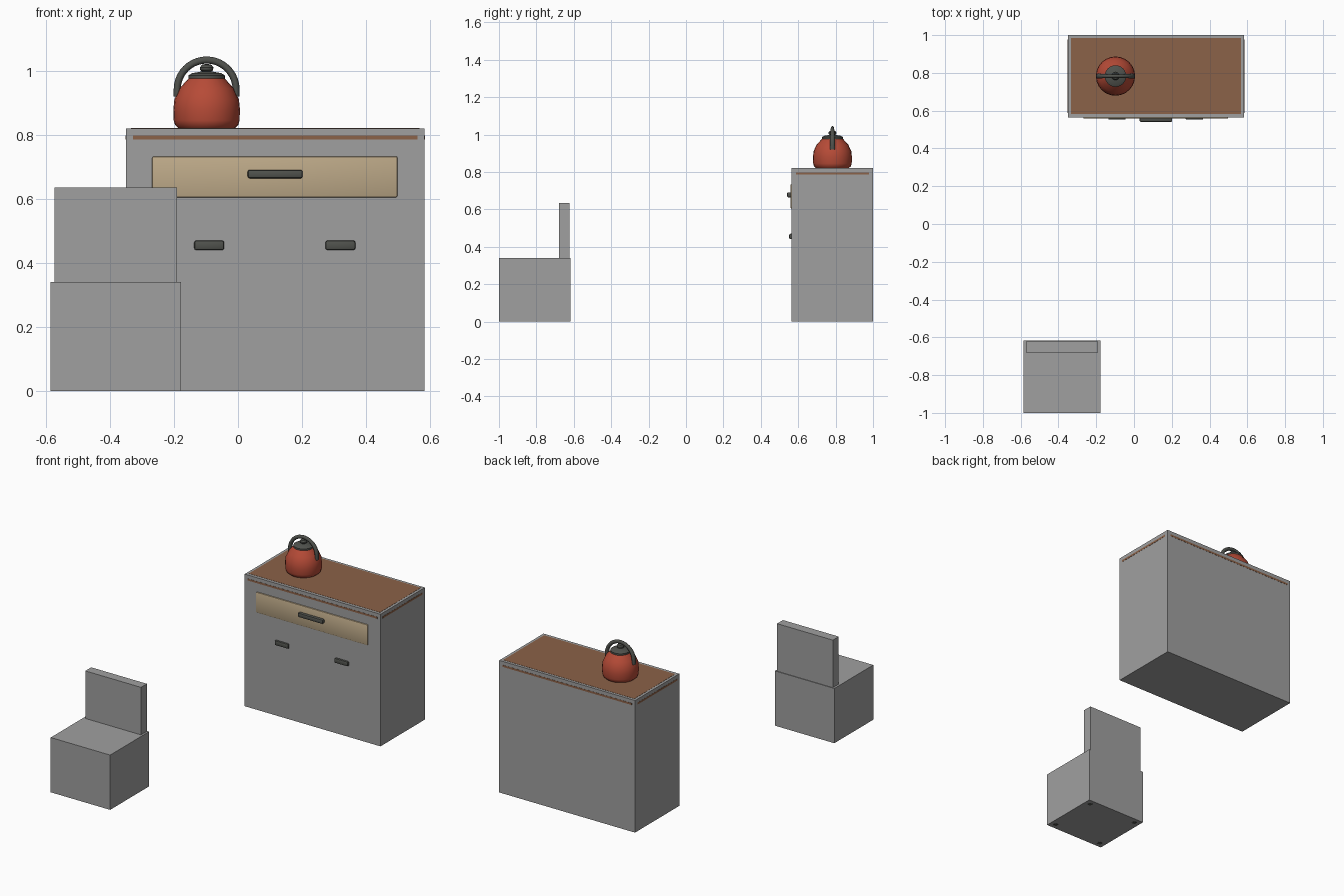
import bpy, bmesh, math
from mathutils import Vector

if "Cube" in bpy.data.objects:
    bpy.data.objects.remove(bpy.data.objects["Cube"])


def material(name, rgb):
    m = bpy.data.materials.new(name)
    m.diffuse_color = (*rgb, 1)
    m.use_nodes = True
    m.node_tree.nodes["Principled BSDF"].inputs["Base Color"].default_value = m.diffuse_color
    return m


GREY = material("plain grey", (0.35, 0.35, 0.35))
BROWN = material("wood brown", (0.26, 0.122, 0.065))
TAN = material("pale wood", (0.515, 0.402, 0.25))
DARK = material("charcoal", (0.08, 0.084, 0.074))
RED = material("enamel red", (0.47, 0.07, 0.038))


def finish(name, bm, mat, smooth=None):
    bmesh.ops.recalc_face_normals(bm, faces=bm.faces)
    me = bpy.data.meshes.new(name)
    bm.to_mesh(me)
    bm.free()
    me.materials.append(mat)
    ob = bpy.data.objects.new(name, me)
    bpy.context.collection.objects.link(ob)
    if smooth:
        bpy.ops.object.select_all(action='DESELECT')
        ob.select_set(True)
        bpy.context.view_layer.objects.active = ob
        bpy.ops.object.shade_smooth_by_angle(angle=math.radians(smooth))
    return ob


def box(name, lo, hi, mat, bevel=0):
    bm = bmesh.new()
    bmesh.ops.create_cube(bm, size=1)
    lo, hi = Vector(lo), Vector(hi)
    for v in bm.verts:
        v.co = (lo + hi) / 2 + v.co * (hi - lo)
    if bevel:
        bmesh.ops.bevel(bm, geom=bm.edges[:], offset=bevel, segments=2,
                        profile=0.5, affect='EDGES')
    return finish(name, bm, mat, 40 if bevel else None)


def lathe(name, profile, centre, mat, steps=24):
    bm = bmesh.new()
    rings = []
    for r, z in profile:
        rings.append([bm.verts.new((centre[0] + r * math.cos(a), centre[1] + r * math.sin(a), z))
                      for a in (2 * math.pi * i / steps for i in range(steps))])
    for a, b in zip(rings, rings[1:]):
        for i in range(steps):
            j = (i + 1) % steps
            bm.faces.new((a[i], a[j], b[j], b[i]))
    bm.faces.new(rings[0])
    bm.faces.new(rings[-1])
    return finish(name, bm, mat, 35)


# Cabinet
X0, X1, Y0, Y1, TOP = -0.35, 0.583, 0.565, 1.0, 0.82
box("cabinet_body", (X0, Y0, 0), (X1, Y1, TOP), GREY)
box("counter_top", (X0 + 0.016, Y0 + 0.018, TOP - 0.004), (X1 - 0.016, Y1 - 0.016, TOP + 0.001), BROWN)

# Thin wooden strip showing on all four sides under the top
e = 0.001
for side, y in (("front", Y0), ("back", Y1)):
    box(side + "_strip", (X0 + 0.022, y - e, 0.786), (X1 - 0.022, y + e, 0.798), BROWN)
for side, x in (("left", X0), ("right", X1)):
    box(side + "_strip", (x - e, Y0 + 0.022, 0.786), (x + e, Y1 - 0.022, 0.798), BROWN)

# Drawer and handles
box("drawer_front", (-0.268, 0.558, 0.605), (0.498, 0.58, 0.733), TAN, 0.005)
box("drawer_handle", (0.03, 0.54, 0.664), (0.202, 0.57, 0.691), DARK, 0.007)
for side, x in (("left", -0.09), ("right", 0.32)):
    box(side + "_door_handle", (x - 0.047, 0.552, 0.44), (x + 0.047, 0.57, 0.47), DARK, 0.007)

# Chair
box("chair_seat", (-0.586, -1.0, 0), (-0.178, -0.618, 0.34), GREY)
box("chair_back", (-0.573, -0.68, 0.34), (-0.19, -0.622, 0.635), GREY)
for i, x in enumerate((-0.55, -0.214)):
    for j, y in enumerate((-0.965, -0.653)):
        box(f"chair_foot_{i}{j}", (x - 0.012, y - 0.012, -0.001), (x + 0.012, y + 0.012, 0.002), DARK)

# Kettle
K = (-0.098, 0.783)
lathe("kettle_body", [(0.088, 0.821), (0.099, 0.831), (0.103, 0.845), (0.104, 0.88),
                      (0.101, 0.91), (0.085, 0.945), (0.056, 0.977)], K, RED)
lathe("kettle_lid", [(0.057, 0.974), (0.057, 0.986), (0.045, 0.993), (0.022, 0.997),
                     (0.014, 0.999)], K, DARK)
lathe("kettle_knob", [(0.012, 0.996), (0.02, 1.002), (0.021, 1.011), (0.015, 1.019),
                      (0.006, 1.021)], K, DARK, 16)

# Arched handle, thicker at its ends
bm = bmesh.new()
rings = []
path = [(0.092, 0.92)]
path += [(0.092 * math.cos(a), 0.942 + 0.092 * math.sin(a))
         for a in (math.pi * i / 20 for i in range(21))]
path += [(-0.092, 0.92)]
for i, (px, pz) in enumerate(path):
    t = min(max(i - 1, 0), 20) / 20 * math.pi
    w = 0.009 + 0.005 * abs(math.cos(t)) ** 2
    ring = []
    for k in range(10):
        b = 2 * math.pi * k / 10
        d = 0.011 * math.cos(b)
        ring.append(bm.verts.new((K[0] + px + d * math.cos(t), K[1] + w * math.sin(b),
                                  pz + d * math.sin(t))))
    rings.append(ring)
for a, b in zip(rings, rings[1:]):
    for k in range(10):
        bm.faces.new((a[k], a[(k + 1) % 10], b[(k + 1) % 10], b[k]))
bm.faces.new(rings[0])
bm.faces.new(rings[-1])
finish("kettle_handle", bm, DARK, 45)
